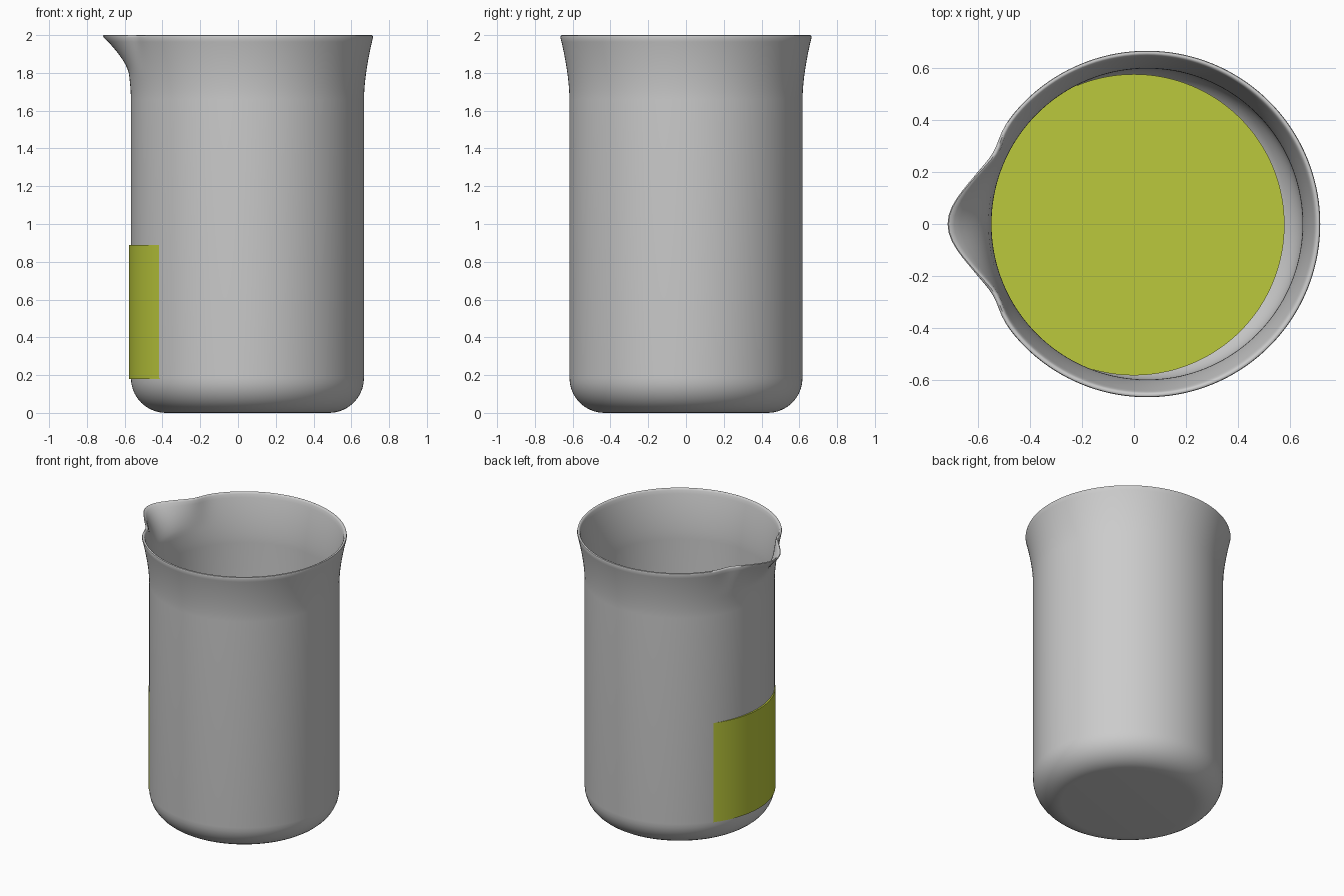
import bpy, bmesh, math

old = bpy.data.objects.get("Cube")
if old:
    bpy.data.objects.remove(old, do_unlink=True)

CENTRE_X = 0.05
SEGMENTS = 144


def material(name, rgb):
    m = bpy.data.materials.new(name)
    m.use_nodes = True
    m.diffuse_color = (*rgb, 1)
    m.node_tree.nodes["Principled BSDF"].inputs["Base Color"].default_value = (*rgb, 1)
    return m


def finish(bm, name, mat, angle):
    bmesh.ops.recalc_face_normals(bm, faces=bm.faces)
    mesh = bpy.data.meshes.new(name)
    bm.to_mesh(mesh)
    bm.free()
    mesh.materials.append(mat)
    obj = bpy.data.objects.new(name, mesh)
    bpy.context.collection.objects.link(obj)
    bpy.ops.object.select_all(action="DESELECT")
    obj.select_set(True)
    bpy.context.view_layer.objects.active = obj
    bpy.ops.object.shade_smooth_by_angle(angle=math.radians(angle))
    return obj


def fillet(radius, z, size, steps=10):
    """Quarter round from the floor up to the wall."""
    arc = [i / steps * math.pi / 2 for i in range(steps + 1)]
    return [(radius - size + size * math.sin(a), z + size - size * math.cos(a)) for a in arc]


def flare(radius, z0, z1, grow, steps=14):
    """Wall that curves gently outward to the rim."""
    ts = [i / steps for i in range(steps + 1)]
    return [(radius + grow * t ** 1.7, z0 + (z1 - z0) * t) for t in ts]


def spout(angle, z):
    """Radial push of the pouring lip, strongest at the rim on the -x side."""
    a = abs(math.degrees(angle) - 180)
    height = max(0, (z - 1.8) / 0.2) ** 1.5
    bulge = 0.105 * math.exp(-(a / 13.5) ** 2)
    pinch = 0.018 * math.exp(-((a - 25) / 7) ** 2)
    return height * (bulge - pinch)


# Beaker: one closed profile, outside then rim then inside
outer = fillet(0.617, 0, 0.185) + flare(0.617, 1.66, 1.988, 0.048)
rim = [(0.663, 1.997), (0.657, 2.0), (0.65, 1.997)]
inner = fillet(0.597, 0.022, 0.17) + flare(0.597, 1.66, 1.988, 0.048)
profile = outer + rim + inner[::-1]

bm = bmesh.new()
rings = []
for r, z in profile:
    ring = []
    for i in range(SEGMENTS):
        a = 2 * math.pi * i / SEGMENTS
        d = r + spout(a, z)
        ring.append(bm.verts.new((CENTRE_X + d * math.cos(a), d * math.sin(a), z)))
    rings.append(ring)
for low, high in zip(rings, rings[1:]):
    for i in range(SEGMENTS):
        j = (i + 1) % SEGMENTS
        bm.faces.new((low[i], low[j], high[j], high[i]))
bm.faces.new(rings[0])
bm.faces.new(rings[-1])
finish(bm, "beaker", material("pale grey glass", (0.6, 0.6, 0.6)), 50)

# Liquid: a plain cylinder set slightly off the beaker axis
bm = bmesh.new()
bmesh.ops.create_cone(bm, cap_ends=True, segments=SEGMENTS, radius1=0.578, radius2=0.578, depth=0.71)
bmesh.ops.translate(bm, verts=bm.verts, vec=(0, -0.003, 0.535))
finish(bm, "liquid", material("yellow green liquid", (0.5, 0.58, 0.045)), 30)
